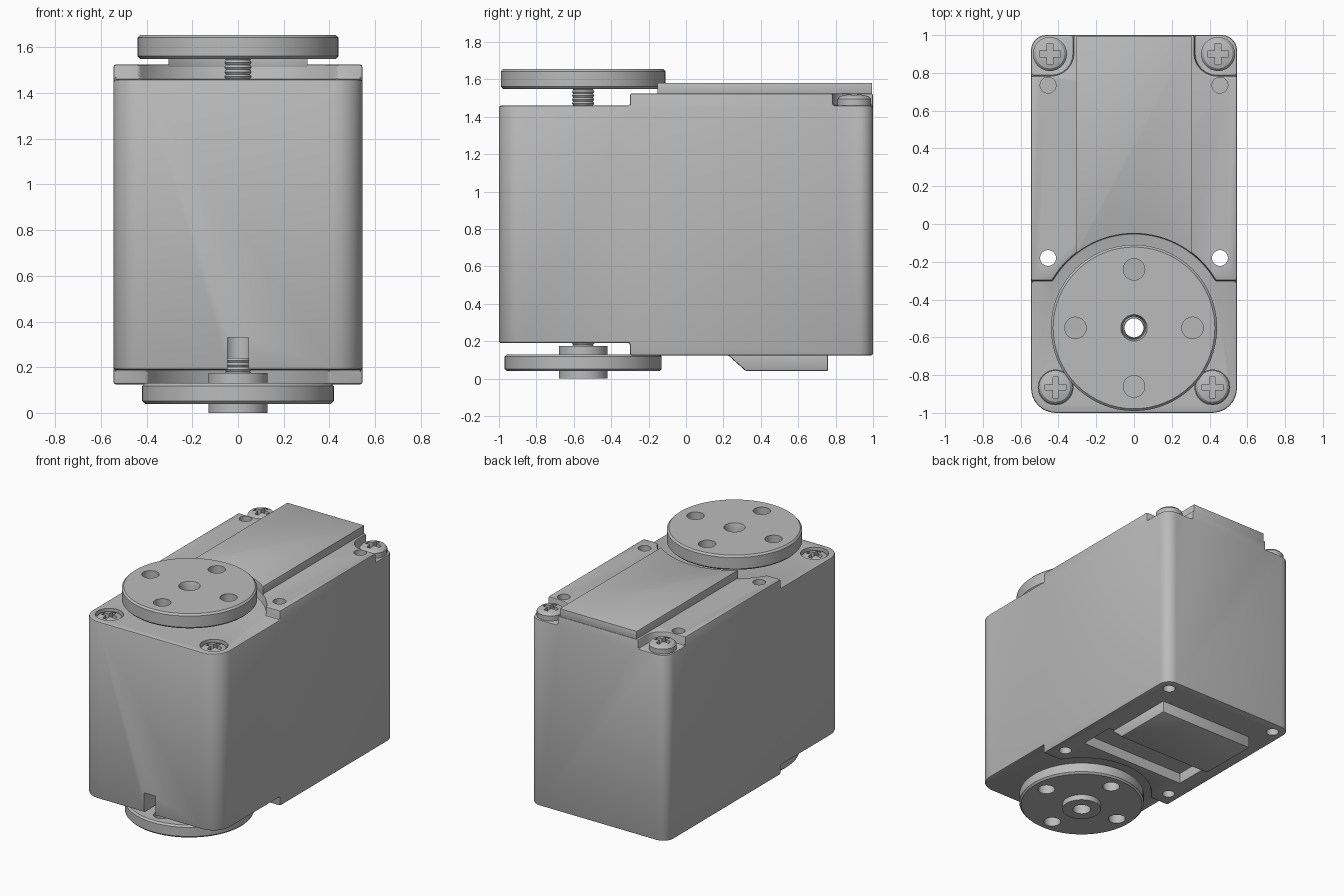
import bpy, bmesh
from math import sin, cos, pi, asin, radians
from mathutils import Matrix

old = bpy.data.objects.get("Cube")
if old:
    bpy.data.objects.remove(old)

grey = bpy.data.materials.new("plain grey")
grey.use_nodes = True
colour = (0.5, 0.5, 0.5, 1)
grey.diffuse_color = colour
grey.node_tree.nodes["Principled BSDF"].inputs["Base Color"].default_value = colour

AXIS = -0.55          # y of the output shaft
parts = []


def finish(name, bm):
    bmesh.ops.recalc_face_normals(bm, faces=bm.faces)
    me = bpy.data.meshes.new(name)
    bm.to_mesh(me)
    bm.free()
    ob = bpy.data.objects.new(name, me)
    bpy.context.collection.objects.link(ob)
    me.materials.append(grey)
    return ob


def prism(name, outline, z0, z1):
    bm = bmesh.new()
    face = bm.faces.new([bm.verts.new((x, y, z0)) for x, y in outline])
    new = bmesh.ops.extrude_face_region(bm, geom=[face])["geom"]
    bmesh.ops.translate(bm, vec=(0, 0, z1 - z0),
                        verts=[v for v in new if isinstance(v, bmesh.types.BMVert)])
    return finish(name, bm)


def arc(cx, cy, r, a0, a1, n):
    return [(cx + r * cos(a0 + (a1 - a0) * i / n), cy + r * sin(a0 + (a1 - a0) * i / n))
            for i in range(n + 1)]


def rounded(x0, x1, y0, y1, r_front, r_back, n=6):
    f, b = r_front, r_back
    return (arc(x0 + f, y0 + f, f, pi, 1.5 * pi, n) + arc(x1 - f, y0 + f, f, 1.5 * pi, 2 * pi, n)
            + arc(x1 - b, y1 - b, b, 0, pi / 2, n) + arc(x0 + b, y1 - b, b, pi / 2, pi, n))


def box(name, x0, x1, y0, y1, z0, z1):
    return prism(name, [(x0, y0), (x1, y0), (x1, y1), (x0, y1)], z0, z1)


def cylinder(name, x, y, r, z0, z1, n=32):
    return prism(name, arc(x, y, r, 0, 2 * pi * (n - 1) / n, n - 1), z0, z1)


def lathe(name, x, y, profile, n=48):
    bm = bmesh.new()
    vs = [bm.verts.new((r, 0, z)) for r, z in profile]
    edges = [bm.edges.new(pair) for pair in zip(vs, vs[1:])]
    bmesh.ops.spin(bm, geom=vs + edges, cent=(0, 0, 0), axis=(0, 0, 1),
                   angle=2 * pi, steps=n, use_merge=True)
    bmesh.ops.remove_doubles(bm, verts=bm.verts, dist=1e-5)
    bmesh.ops.transform(bm, matrix=Matrix.Translation((x, y, 0)), verts=bm.verts)
    return finish(name, bm)


def apply(ob, mod):
    bpy.context.view_layer.objects.active = ob
    bpy.ops.object.modifier_apply(modifier=mod.name)


def cut(ob, *cutters):
    for c in cutters:
        mod = ob.modifiers.new("cut", 'BOOLEAN')
        mod.operation = 'DIFFERENCE'
        mod.solver = 'EXACT'
        mod.object = c
        apply(ob, mod)
        bpy.data.objects.remove(c)


def bevel(ob, width, segments=2):
    mod = ob.modifiers.new("edge", 'BEVEL')
    mod.width = width
    mod.segments = segments
    mod.limit_method = 'ANGLE'
    mod.angle_limit = radians(40)
    apply(ob, mod)


def front_step(r, z0, z1):
    # front area plus the curved clearance around a disc
    a = asin((-0.3 - AXIS) / r)
    outline = [(-1, -2), (1, -2), (1, -0.3)] + arc(0, AXIS, r, a, pi - a, 32) + [(-1, -0.3)]
    return prism("cutter", outline, z0, z1)


# Main case with stepped ends, screw corners and connector channel
case = prism("case", rounded(-0.545, 0.545, -1, 1, 0.13, 0.08), 0.125, 1.525)
cut(case, front_step(0.5, 1.46, 2), front_step(0.47, -1, 0.19))
for s in (-1, 1):
    x0, x1 = sorted((s * 0.32, s * 0.8))
    cut(case, prism("cutter", rounded(x0, x1, 0.785, 1.3, 0.12, 0.02), 1.46, 2))
bevel(case, 0.01)
cut(case, box("cutter", -0.42, 0.42, -0.02, 0.24, 0, 0.2),
    box("cutter", -0.045, 0.045, -1.2, AXIS, 0, 0.33),
    cylinder("cutter", 0, AXIS, 0.061, 0, 2))
for s in (-1, 1):
    cut(case, cylinder("cutter", s * 0.455, -0.18, 0.042, 0, 2),
        cylinder("cutter", s * 0.455, 0.735, 0.042, 1.3, 2),
        cylinder("cutter", s * 0.455, 0.91, 0.042, 0, 0.3),
        cylinder("cutter", s * 0.415, -0.865, 0.092, 1.40, 2))
parts.append(case)

# Raised cover strip on the top
strip = box("top_cover", -0.305, 0.305, -0.4, 0.995, 1.515, 1.58)
cut(strip, cylinder("cutter", 0, AXIS, 0.5, 1, 2, 96))
bevel(strip, 0.012)
parts.append(strip)

# Sloped connector block underneath
bm = bmesh.new()
side = [(0.22, 0.13), (0.32, 0.04), (0.76, 0.04), (0.76, 0.13)]
face = bm.faces.new([bm.verts.new((-0.38, y, z)) for y, z in side])
new = bmesh.ops.extrude_face_region(bm, geom=[face])["geom"]
bmesh.ops.translate(bm, vec=(0.76, 0, 0), verts=[v for v in new if isinstance(v, bmesh.types.BMVert)])
block = finish("connector_block", bm)
bevel(block, 0.01)
parts.append(block)


def horn(name, r, z0, z1, bosses):
    # round output plate with a central bore and four mounting holes
    e = 0.012
    low, high = bosses
    profile = [(0.06, z0 - low), (0.13, z0 - low), (0.13, z0), (r - e, z0), (r, z0 + e),
               (r, z1 - e), (r - e, z1), (0.13, z1), (0.13, z1 + high), (0.06, z1 + high)]
    if not low:
        profile[:3] = [(0.06, z0)]
    if not high:
        profile[-3:] = [(0.07, z1), (0.06, z1 - 0.03)]
    disc = lathe(name, 0, AXIS, profile + profile[:1], 64)
    for k in range(4):
        a = k * pi / 2
        cut(disc, cylinder("cutter", 0.31 * cos(a), AXIS + 0.31 * sin(a), 0.057, z0 - 0.1, z1 + 0.1))
    parts.append(disc)


horn("top_horn", 0.44, 1.55, 1.655, (0, 0))
horn("bottom_horn", 0.42, 0.04, 0.13, (0.04, 0.045))


def thread(name, z0, z1, turns):
    # hollow ridged shaft
    step = (z1 - z0) / (2 * turns)
    ridges = [(0.06 if i % 2 else 0.053, z0 + i * step) for i in range(2 * turns + 1)]
    profile = ridges + [(0.05, z1), (0.05, z0)]
    parts.append(lathe(name, 0, AXIS, profile + profile[:1], 32))


thread("upper_shaft", 1.42, 1.565, 7)
thread("lower_shaft", 0.12, 0.24, 6)


def screw(name, x, y, r, z0, z1):
    # domed head with a cross slot
    head = lathe(name, x, y, [(0, z0), (r, z0), (r, z1 - 0.025), (r * 0.85, z1 - 0.01),
                              (r * 0.5, z1 - 0.002), (0, z1)], 32)
    for w, h in ((0.055, 0.015), (0.015, 0.055)):
        cut(head, box("cutter", x - w, x + w, y - h, y + h, z1 - 0.035, z1 + 0.1))
    parts.append(head)


for s, side in ((1, "left"), (-1, "right")):
    screw("back_screw_" + side, s * 0.445, 0.9, 0.09, 1.455, 1.52)
    screw("front_screw_" + side, s * 0.415, -0.865, 0.09, 1.395, 1.455)

# Smooth curved sides, keep edges crisp
bpy.ops.object.select_all(action='DESELECT')
for ob in parts:
    ob.select_set(True)
bpy.context.view_layer.objects.active = case
bpy.ops.object.shade_smooth_by_angle(angle=radians(30))
